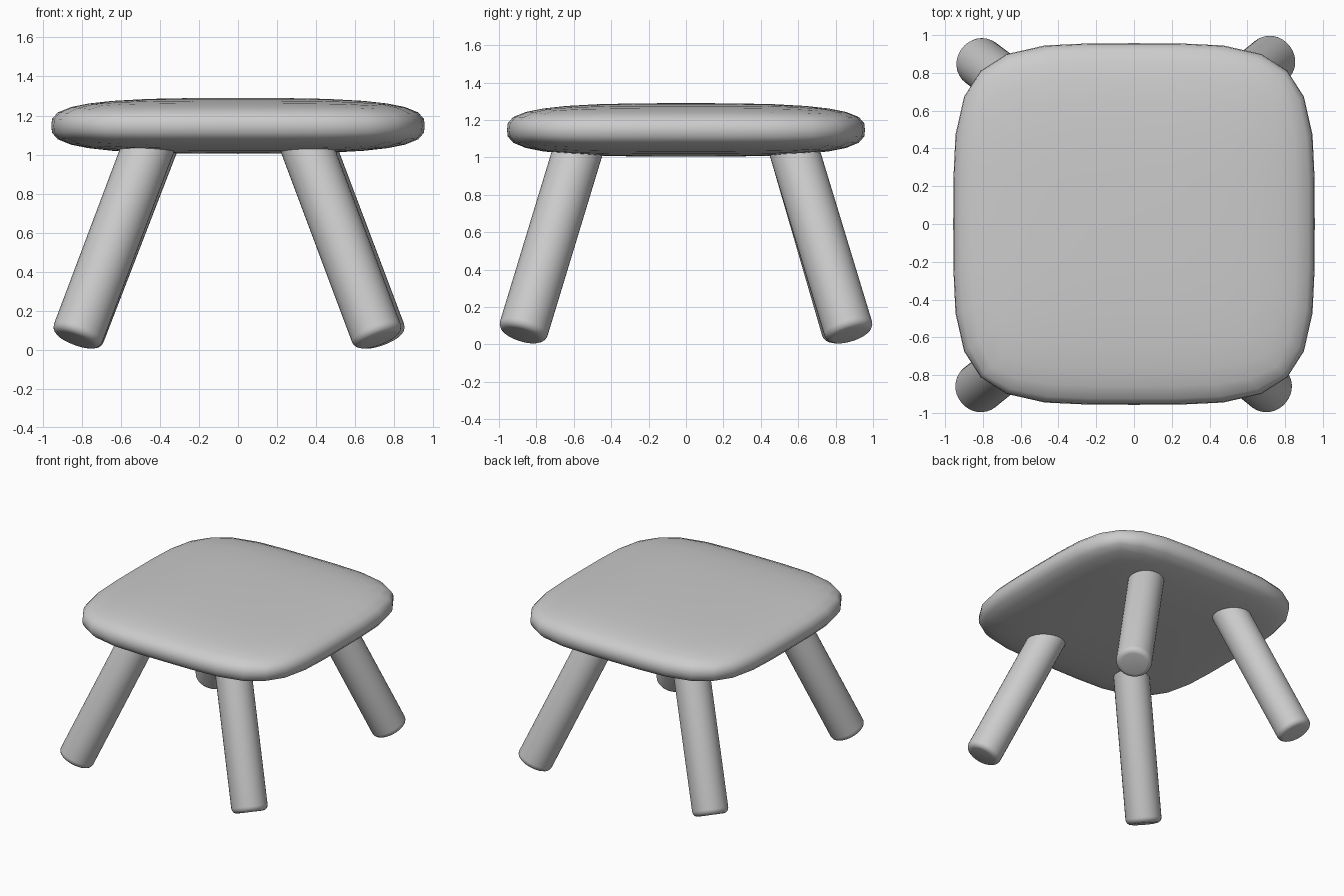
import bpy, bmesh, math
from mathutils import Vector

if "Cube" in bpy.data.objects:
    bpy.data.objects.remove(bpy.data.objects["Cube"])

grey = bpy.data.materials.new("plain grey")
grey.diffuse_color = (0.6, 0.6, 0.6, 1)
grey.use_nodes = True
grey.node_tree.nodes["Principled BSDF"].inputs["Base Color"].default_value = grey.diffuse_color


def finish(name, bm, angle):
    """Turn a bmesh into a named, smooth shaded object."""
    bmesh.ops.recalc_face_normals(bm, faces=bm.faces)
    mesh = bpy.data.meshes.new(name)
    bm.to_mesh(mesh)
    bm.free()
    mesh.materials.append(grey)
    ob = bpy.data.objects.new(name, mesh)
    bpy.context.collection.objects.link(ob)
    bpy.ops.object.select_all(action='DESELECT')
    ob.select_set(True)
    bpy.context.view_layer.objects.active = ob
    bpy.ops.object.shade_smooth_by_angle(angle=math.radians(angle))
    return ob


# Seat: gridded cube pushed out to a flat, rounded-square cushion
HALF = Vector((0.957, 0.957, 0.143))
bm = bmesh.new()
bmesh.ops.create_cube(bm, size=2)
bmesh.ops.subdivide_edges(bm, edges=bm.edges[:], cuts=7, use_grid_fill=True)
OUT, SIDE = 4.2, 3.1    # roundness of the outline and of the edge profile
for v in bm.verts:
    x, y, z = (abs(c) for c in v.co)
    size = ((x**OUT + y**OUT)**(SIDE / OUT) + z**SIDE)**(1 / SIDE)
    v.co = Vector([c / size * h for c, h in zip(v.co, HALF)])
    v.co.z += 1.147
finish("seat", bm, 80)


# Legs: splayed round bars with softened feet, sunk into the seat
def leg(name, foot, top, radius=0.133, soft=0.04, sides=32):
    foot = Vector((*foot, 0.05))
    axis = Vector((*top, 1.03)) - foot
    length = axis.length * 1.07
    turn = axis.to_track_quat('Z', 'Y')
    profile = [(radius - soft + soft * math.sin(a), soft - soft * math.cos(a))
               for a in (i * math.pi / 8 for i in range(5))]
    profile.append((radius, length))
    bm = bmesh.new()
    rings = []
    for r, h in profile:
        ring = []
        for i in range(sides):
            a = math.tau * i / sides
            p = Vector((r * math.cos(a), r * math.sin(a), h))
            ring.append(bm.verts.new(foot + turn @ p))
        rings.append(ring)
    for low, high in zip(rings, rings[1:]):
        for i in range(sides):
            j = (i + 1) % sides
            bm.faces.new((low[i], low[j], high[j], high[i]))
    bm.faces.new(rings[0])
    bm.faces.new(rings[-1])
    finish(name, bm, 40)


leg("front_left_leg", (-0.832, -0.878), (-0.463, -0.58))
leg("front_right_leg", (0.722, -0.878), (0.355, -0.58))
leg("back_left_leg", (-0.827, 0.865), (-0.448, 0.58))
leg("back_right_leg", (0.74, 0.878), (0.37, 0.58))
